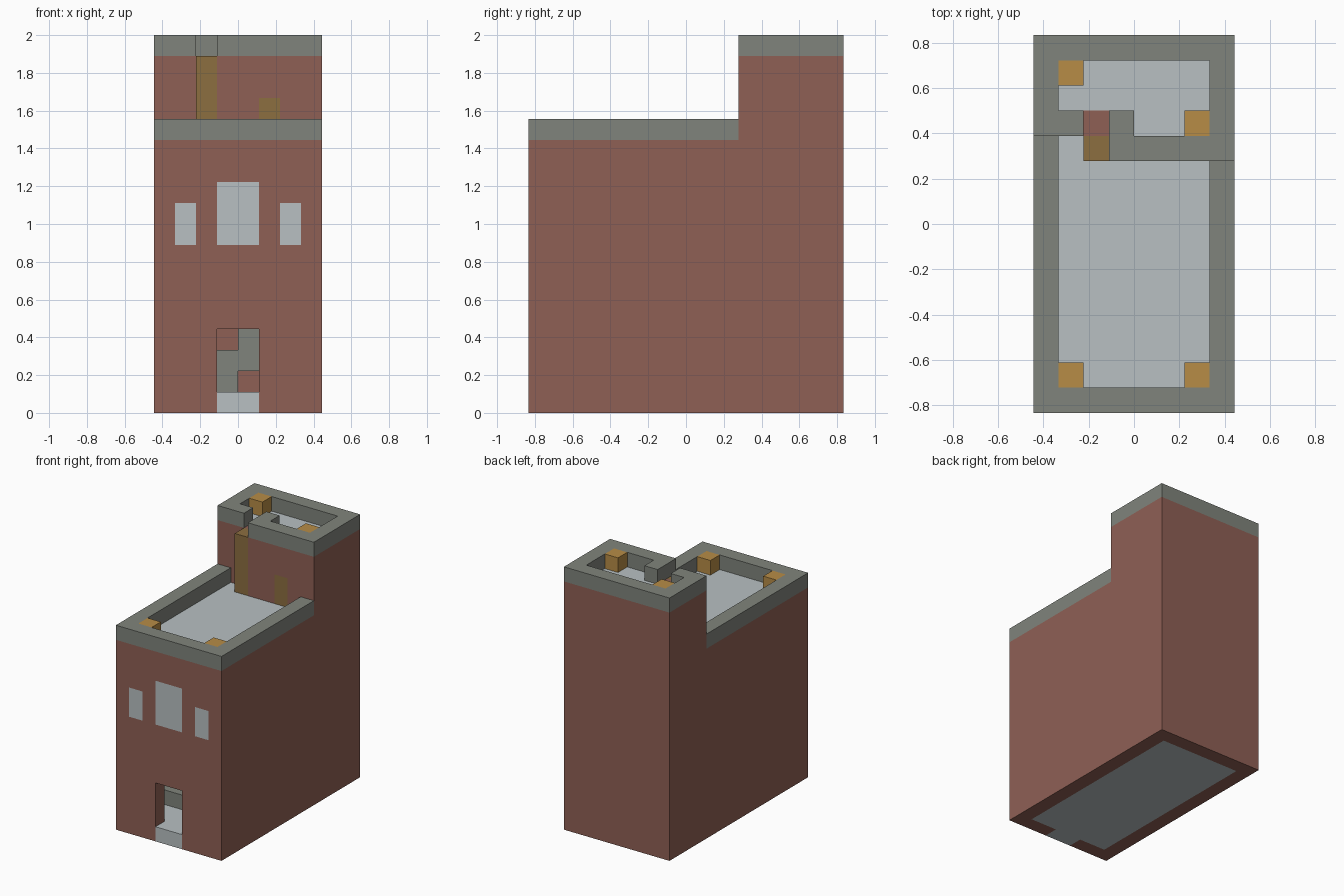
import bpy, bmesh
from mathutils import Vector

if "Cube" in bpy.data.objects:
    bpy.data.objects.remove(bpy.data.objects["Cube"], do_unlink=True)

UNIT = 2 / 18                      # one building block
ORIGIN = Vector((0, -7.5, 0))      # block rows run from the front wall backwards
cells = {}                         # block position -> part name


def fill(part, x, y, z):
    """Fill a range of blocks with a part (None carves them away)."""
    for i in range(*x):
        for j in range(*y):
            for k in range(*z):
                if part:
                    cells[i, j, k] = part
                else:
                    cells.pop((i, j, k), None)


def material(name, rgb):
    def linear(c):
        c /= 255
        return c / 12.92 if c < 0.04 else ((c + 0.055) / 1.055) ** 2.4
    colour = [linear(c) for c in rgb] + [1]
    mat = bpy.data.materials.new(name)
    mat.use_nodes = True
    mat.diffuse_color = colour
    mat.node_tree.nodes["Principled BSDF"].inputs["Base Color"].default_value = colour
    return mat


brick = material("brick_red", (143, 96, 85))
stone = material("stone_grey", (128, 132, 124))
pale = material("pale_grey", (184, 192, 194))
amber = material("amber", (183, 140, 70))
wood = material("dark_wood", (140, 110, 64))

# Brick shell: lower storeys, then the rear tower with its stepped front
fill("brick_walls", (-4, 4), (0, 15), (0, 13))
fill(None, (-3, 3), (1, 14), (0, 13))
fill("brick_walls", (-4, 4), (10, 15), (13, 17))
fill(None, (-4, -2), (10, 11), (13, 17))
fill(None, (-3, 3), (12, 14), (13, 17))
fill(None, (-1, 3), (11, 12), (13, 17))

# Doorway and ground floor
fill(None, (-1, 1), (0, 1), (0, 4))
fill("ground_floor", (-3, 3), (1, 14), (0, 1))
fill("ground_floor", (-1, 1), (0, 1), (0, 1))

# Roof decks
fill("lower_roof_deck", (-3, 3), (1, 14), (12, 13))
fill("upper_roof_deck", (-3, 3), (12, 14), (16, 17))
fill("upper_roof_deck", (-1, 3), (11, 12), (16, 17))

# Lower parapet
fill("lower_parapet", (-4, 4), (0, 1), (13, 14))
fill("lower_parapet", (-4, -3), (1, 11), (13, 14))
fill("lower_parapet", (3, 4), (1, 10), (13, 14))

# Upper parapet with a gap at the ladder
fill("upper_parapet", (-4, 4), (14, 15), (17, 18))
fill("upper_parapet", (-4, -3), (11, 14), (17, 18))
fill("upper_parapet", (3, 4), (10, 14), (17, 18))
fill("upper_parapet", (-1, 3), (10, 11), (17, 18))
fill("upper_parapet", (-3, -2), (11, 12), (17, 18))
fill("upper_parapet", (-1, 0), (11, 12), (17, 18))

# Front windows
fill("front_windows", (-1, 1), (0, 1), (8, 11))
for left in (-3, 2):
    fill("front_windows", (left, left + 1), (0, 1), (8, 10))

# Ladder and hatch door on the tower front
fill("ladder", (-2, -1), (10, 11), (13, 17))
fill("roof_door", (1, 2), (10, 11), (13, 15))

# Inside stairs climbing towards +x
fill("stairs", (-3, -1), (3, 4), (1, 2))
for step in range(4):
    fill("stairs", (step - 1, step), (3, 4), (step + 1, step + 3))

# Corner lamps on both roofs
for x, y, z in ((-3, 1, 13), (2, 1, 13), (-3, 13, 17), (2, 11, 17)):
    fill("corner_lamps", (x, x + 1), (y, y + 1), (z, z + 1))

PART_MATERIALS = {
    "brick_walls": brick, "ground_floor": pale, "lower_roof_deck": pale,
    "upper_roof_deck": pale, "lower_parapet": stone, "upper_parapet": stone,
    "front_windows": pale, "ladder": wood, "roof_door": wood,
    "stairs": stone, "corner_lamps": amber,
}


def build(part, mat):
    """Skin the exposed sides of a part's blocks and merge flat areas."""
    bm = bmesh.new()
    for pos in [p for p, name in cells.items() if name == part]:
        for axis in range(3):
            for sign in (-1, 1):
                normal = Vector((0, 0, 0))
                normal[axis] = sign
                beside = tuple(int(c) for c in Vector(pos) + normal)
                if beside in cells:
                    continue
                u, v = Vector((0, 0, 0)), Vector((0, 0, 0))
                u[(axis + 1) % 3] = 0.5
                v[(axis + 2) % 3] = 0.5 * sign
                mid = Vector(pos) + Vector((0.5, 0.5, 0.5)) + normal / 2 + ORIGIN
                corners = (mid - u - v, mid + u - v, mid + u + v, mid - u + v)
                bm.faces.new([bm.verts.new(c * UNIT) for c in corners])
    bmesh.ops.remove_doubles(bm, verts=bm.verts, dist=0.001)
    bmesh.ops.dissolve_limit(bm, angle_limit=0.01, verts=bm.verts, edges=bm.edges)
    mesh = bpy.data.meshes.new(part)
    bm.to_mesh(mesh)
    bm.free()
    mesh.materials.append(mat)
    bpy.context.collection.objects.link(bpy.data.objects.new(part, mesh))


for part, mat in PART_MATERIALS.items():
    build(part, mat)
